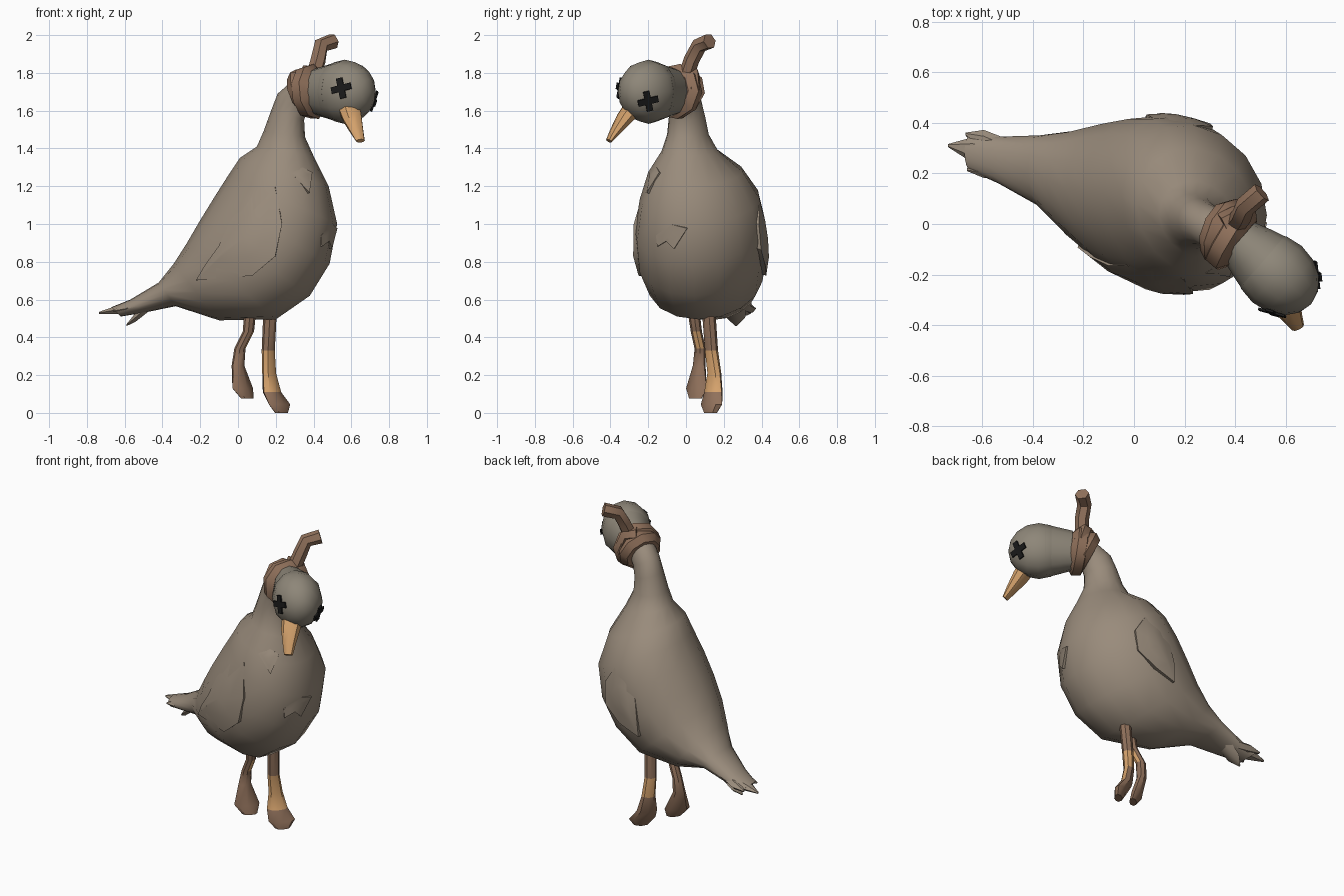
import bpy, bmesh, math
from mathutils import Vector as V, Matrix
from mathutils.bvhtree import BVHTree

cube = bpy.data.objects.get("Cube")
if cube:
    bpy.data.objects.remove(cube, do_unlink=True)


def material(name, color):
    m = bpy.data.materials.new(name)
    m.use_nodes = True
    m.diffuse_color = (*color, 1)
    bsdf = m.node_tree.nodes["Principled BSDF"]
    bsdf.inputs["Base Color"].default_value = (*color, 1)
    bsdf.inputs["Roughness"].default_value = 0.9
    return m


PLUMAGE = material("plumage taupe", (0.32, 0.26, 0.20))
HEAD = material("head grey", (0.27, 0.24, 0.19))
TAN = material("beak tan", (0.66, 0.36, 0.15))
BROWN = material("rope brown", (0.28, 0.165, 0.105))
BLACK = material("eye black", (0.01, 0.01, 0.01))


def finish(name, bm, mats, angle=40):
    bmesh.ops.recalc_face_normals(bm, faces=bm.faces)
    mesh = bpy.data.meshes.new(name)
    bm.to_mesh(mesh)
    bm.free()
    ob = bpy.data.objects.new(name, mesh)
    bpy.context.collection.objects.link(ob)
    for m in mats:
        mesh.materials.append(m)
    bpy.ops.object.select_all(action='DESELECT')
    ob.select_set(True)
    bpy.context.view_layer.objects.active = ob
    bpy.ops.object.shade_smooth_by_angle(angle=math.radians(angle))


def loft(rings, sides):
    """Closed skin over elliptical rings given as (centre, half axis, half axis)."""
    bm = bmesh.new()
    loops = []
    for c, u, v in rings:
        turns = [math.tau * i / sides for i in range(sides)]
        loops.append([bm.verts.new(V(c) + V(u) * math.cos(t) + V(v) * math.sin(t)) for t in turns])
    for a, b in zip(loops, loops[1:]):
        for i in range(sides):
            j = (i + 1) % sides
            bm.faces.new((a[i], a[j], b[j], b[i]))
    bm.faces.new(loops[0])
    bm.faces.new(loops[-1])
    return bm


# Body, tail and neck: belly x z, back x z, y from, y to
sections = [
    (-.62, .51, -.67, .56, .21, .35), (-.50, .53, -.57, .60, .16, .345),
    (-.33, .565, -.42, .69, .07, .35), (-.10, .49, -.34, .79, -.07, .37),
    (.20, .495, -.27, .90, -.20, .405), (.38, .62, -.20, 1.02, -.255, .425),
    (.485, .79, -.12, 1.15, -.27, .425), (.525, 1.0, -.05, 1.26, -.245, .39),
    (.48, 1.2, .01, 1.35, -.20, .30), (.40, 1.36, .10, 1.41, -.13, .17),
    (.355, 1.46, .135, 1.49, -.10, .12), (.35, 1.55, .175, 1.60, -.09, .10),
    (.37, 1.61, .21, 1.69, -.09, .08), (.41, 1.63, .29, 1.76, -.13, .05),
    (.47, 1.63, .41, 1.80, -.18, .0),
]
rings = []
for bx, bz, tx, tz, y0, y1 in sections:
    low, top, y = V((bx, 0, bz)), V((tx, 0, tz)), (y0 + y1) / 2
    lean = V((0, -0.06 * (low - top).length, 0))
    rings.append(((low + top) / 2 + V((0, y, 0)), (low - top) / 2 + lean, (0, (y1 - y0) / 2, 0)))
body_bm = loft(rings, 16)
bmesh.ops.recalc_face_normals(body_bm, faces=body_bm.faces)
surface = BVHTree.FromBMesh(body_bm)
finish("body", body_bm, [PLUMAGE])


def patch(name, outline, origin, thick):
    """Feather plate on the body, thickest towards its lower front edge."""
    origin = V(origin)
    pts = [V(p) for p in outline]
    mid = sum(pts, V((0, 0))) / len(pts)
    slope = V((.6, -.8))
    reach = max((p - mid).dot(slope) for p in pts)
    bm = bmesh.new()

    def lay(p, lift):
        start = V((origin.x, p.x, p.y)) if origin.x else V((p.x, origin.y, p.y))
        hit, normal, _, _ = surface.ray_cast(start, -origin)
        if hit is None:
            hit, normal, _, _ = surface.find_nearest(start)
        return bm.verts.new(hit + normal * lift)

    loops = [[lay(p, -0.01) for p in pts]]
    for scale in (.98, .5):
        ring = [mid + (p - mid) * scale for p in pts]
        loops.append([lay(p, thick * (.5 + .6 * (p - mid).dot(slope) / reach)) for p in ring])
    hub = lay(mid, thick * .5)
    n = len(pts)
    for i in range(n):
        j = (i + 1) % n
        for a, b in zip(loops, loops[1:]):
            bm.faces.new((a[i], a[j], b[j], b[i]))
        bm.faces.new((loops[-1][i], loops[-1][j], hub))
    finish(name, bm, [PLUMAGE])


# Folded wings, the front one wide and the far one tucked in
patch("right_wing", [(.20, 1.20), (.235, 1.0), (.20, .83), (.08, .73), (-.22, .70),
                     (-.17, .78), (-.10, .88), (-.04, 1.02), (.08, 1.17)], (0, -2, 0), 0.024)
patch("left_wing", [(.24, 1.12), (.31, 1.0), (.29, .87), (.18, .78), (.04, .73),
                    (.05, .84), (.07, .96), (.13, 1.10)], (0, 2, 0), 0.024)

# Ruffled feathers on the chest and shoulder
patch("shoulder_tuft", [(.28, 1.27), (.37, 1.16), (.39, 1.27), (.34, 1.30)], (0, -2, 0), 0.016)
patch("chest_tuft", [(-.16, .94), (-.15, .88), (-.10, .91), (-.06, .87), (.01, .98), (-.08, 1.0)],
      (2, 0, 0), 0.016)

# Tail feathers
tips = [(-.735, .31, .53), (-.665, .355, .54), (-.59, .265, .465), (-.66, .215, .54)]
for i, tip in enumerate(tips):
    tip = V(tip)
    root = V((-.46, .26, .575))
    mid = root.lerp(tip, .65)
    finish(f"tail_feather_{i + 1}", loft([
        (root, (0, .06, 0), (0, 0, .032)), (mid, (0, .05, 0), (0, 0, .026)),
        (tip, (0, .006, 0), (0, 0, .006))], 6), [PLUMAGE])

# Head, narrower across than along its facing direction
centre, size = V((.565, -.198, 1.70)), V((.148, .17, .18))
facing = V((.75, -.66, 0)).normalized()
side, up = V((-facing.y, facing.x, 0)), V((0, 0, 1))
axes = Matrix((side, up, facing)).transposed()
bm = bmesh.new()
bmesh.ops.create_uvsphere(bm, u_segments=12, v_segments=8, radius=1)
shape = Matrix.Translation(centre) @ axes.to_4x4() @ Matrix.Diagonal((*size, 1))
bmesh.ops.transform(bm, matrix=shape, verts=bm.verts)
finish("head", bm, [HEAD])

# Nape joining the head to the rope
nape = [(.20, .095, .125), (.13, .118, .14), (.04, .142, .162)]
finish("nape", loft([(centre - facing * d, side * w, up * h) for d, w, h in nape], 12), [HEAD])

# Beak
across, thick = V((.9, .45, 0)), V((.36, -.65, .66))
beak = [((.585, -.27, 1.63), .064, .052), ((.605, -.325, 1.56), .056, .044),
        ((.63, -.375, 1.49), .038, .028), ((.648, -.408, 1.44), .026, .014)]
finish("beak", loft([(c, across * w, thick * t) for c, w, t in beak], 8), [TAN])

# Crossed eyes laid on the head surface
for name, look in (("right_eye", (-.02, -.16, .02)), ("left_eye", (.14, -.002, -.045))):
    local = axes.transposed() @ V(look)
    unit = V([a / s for a, s in zip(local, size)]).normalized()
    spot = centre + axes @ V([a * s for a, s in zip(unit, size)])
    normal = (axes @ V([a / s for a, s in zip(unit, size)])).normalized()
    frame = Matrix.Translation(spot - normal * .001) @ normal.to_track_quat('Z', 'Y').to_matrix().to_4x4()
    bm = bmesh.new()
    for roll in (14, 104):
        bar = bmesh.ops.create_cube(bm, size=1)["verts"]
        place = frame @ Matrix.Rotation(math.radians(roll), 4, 'Z') @ Matrix.Diagonal((.11, .034, .0095, 1))
        bmesh.ops.transform(bm, matrix=place, verts=bar)
    finish(name, bm, [BLACK])


# Legs and webbed feet: x, y, z, half width across, half depth along the facing
def leg(name, rows, is_tan):
    wide, deep = V((.7, .7, 0)), V((.7, -.7, 0))
    bm = loft([((x, y, z), wide * w, deep * d) for x, y, z, w, d in rows], 8)
    bmesh.ops.recalc_face_normals(bm, faces=bm.faces)
    for f in bm.faces:
        f.material_index = int(is_tan(f.calc_center_median().z, f.normal))
    finish(name, bm, [BROWN, TAN])


leg("left_leg", [(.17, .12, .54, .036, .036), (.16, .135, .33, .036, .034),
                 (.165, .15, .21, .042, .032), (.18, .145, .11, .062, .036),
                 (.22, .135, .045, .08, .034), (.23, .13, 0, .045, .024)],
    lambda z, n: .21 < z < .33 or (.11 < z < .21 and n.x - n.y > .7))
leg("right_leg", [(.065, .04, .54, .032, .032), (.055, .055, .43, .03, .03),
                  (.01, .075, .34, .03, .03), (.0, .07, .25, .038, .03),
                  (.025, .055, .13, .076, .034), (.05, .05, .075, .045, .022)],
    lambda z, n: .34 < z < .43 and n.x > .5)


# Rope tied around the neck
def rope(name, points, radius, cyclic=False):
    curve = bpy.data.curves.new(name, 'CURVE')
    curve.dimensions = '3D'
    curve.bevel_depth = radius
    curve.bevel_resolution = 1
    curve.use_fill_caps = True
    spline = curve.splines.new('POLY')
    spline.points.add(len(points) - 1)
    for sp, p in zip(spline.points, points):
        sp.co = (*p, 1)
    spline.use_cyclic_u = cyclic
    helper = bpy.data.objects.new(name + "_path", curve)
    bm = bmesh.new()
    bm.from_mesh(helper.to_mesh())
    helper.to_mesh_clear()
    bpy.data.objects.remove(helper)
    finish(name, bm, [BROWN], 50)


def loop(name, centre, axis, size, radius):
    spin = V(axis).to_track_quat('Z', 'Y')
    turns = [math.tau * i / 9 for i in range(9)]
    rope(name, [V(centre) + spin @ V((math.cos(t), math.sin(t), 0)) * size for t in turns], radius, True)


loop("rope_loop", (.385, -.05, 1.70), (.8, -.5, .1), .098, .054)
loop("rope_back_loop", (.355, -.03, 1.695), (.8, -.35, .4), .09, .05)
rope("rope_knot", [(.35, .0, 1.80), (.41, .03, 1.79), (.44, .035, 1.70)], .045)
rope("rope_end", [(.40, .0, 1.78), (.425, .03, 1.87), (.44, .07, 1.945), (.505, .125, 1.968)], .042)
